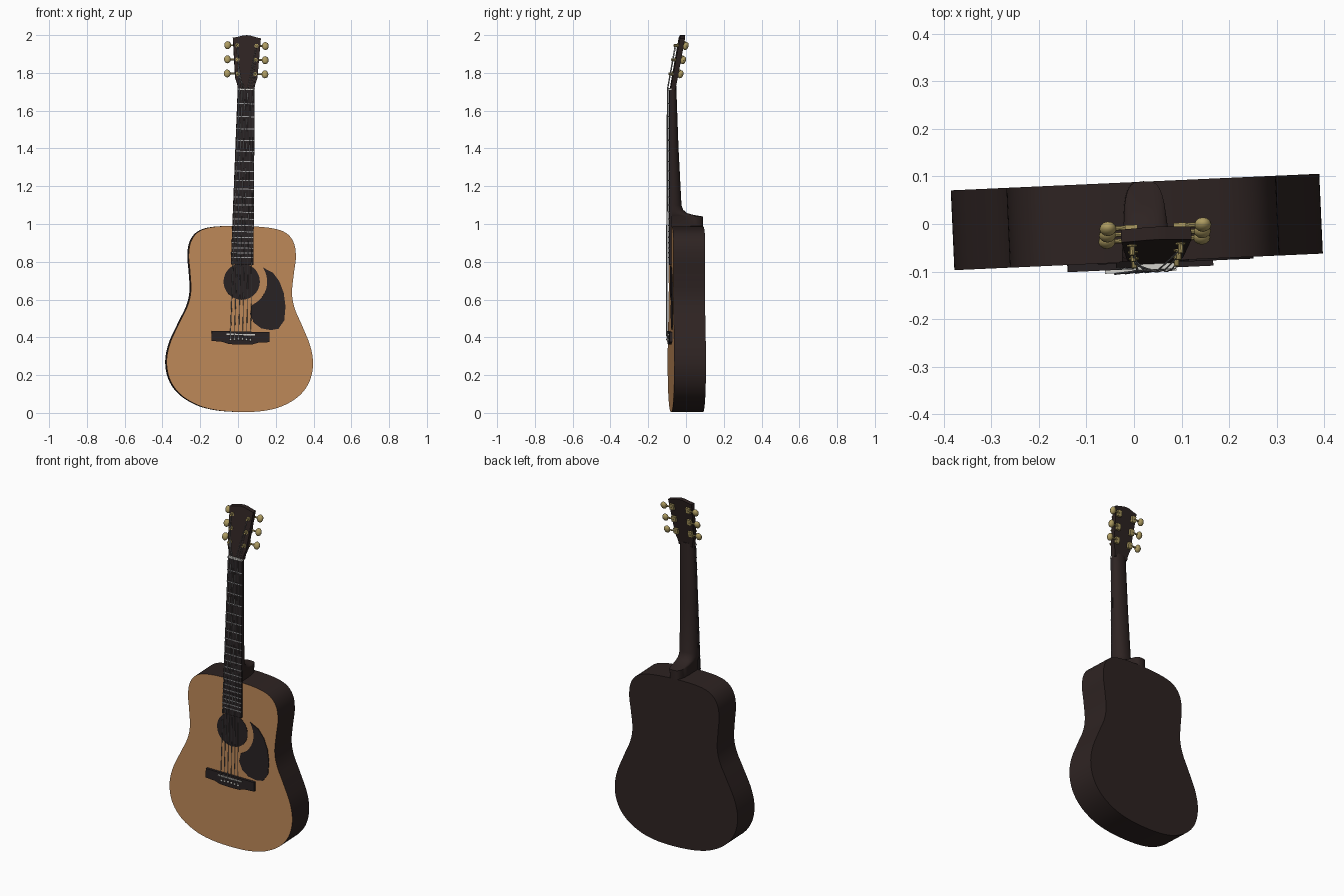
import bpy, bmesh, math
from mathutils import Matrix, Vector

if "Cube" in bpy.data.objects:
    bpy.data.objects.remove(bpy.data.objects["Cube"])

POSE = Matrix.Rotation(0.045, 4, "Z") @ Matrix.Rotation(0.023, 4, "Y")
NUT, SADDLE, BOARD_END = 1.71, 0.415, 0.785
FRONT, BACK = -0.08, 0.088


def material(name, rgb):
    m = bpy.data.materials.new(name)
    m.use_nodes = True
    m.diffuse_color = (*rgb, 1)
    m.node_tree.nodes["Principled BSDF"].inputs["Base Color"].default_value = (*rgb, 1)
    return m


SPRUCE = material("spruce top", (0.52, 0.25, 0.10))
DARK = material("dark brown wood", (0.027, 0.017, 0.016))
EBONY = material("ebony", (0.022, 0.016, 0.017))
GOLD = material("gold", (0.42, 0.33, 0.12))
STEEL = material("steel", (0.36, 0.36, 0.37))
IVORY = material("ivory", (0.65, 0.64, 0.6))


def finish(bm, name, *mats):
    """Lean the headstock back, pose the part and make it an object."""
    for v in bm.verts:
        v.co.y += 0.18 * max(0, v.co.z - NUT)
    bmesh.ops.recalc_face_normals(bm, faces=bm.faces)
    bm.transform(POSE)
    me = bpy.data.meshes.new(name)
    bm.to_mesh(me)
    bm.free()
    for m in mats:
        me.materials.append(m)
    ob = bpy.data.objects.new(name, me)
    bpy.context.collection.objects.link(ob)
    bpy.ops.object.select_all(action="DESELECT")
    ob.select_set(True)
    bpy.context.view_layer.objects.active = ob
    bpy.ops.object.shade_smooth_by_angle(angle=math.radians(35))
    return ob


def prism(bm, outline, y0, y1):
    """Extrude an x-z outline from y0 to y1."""
    face = bm.faces.new([bm.verts.new((x, y0, z)) for x, z in outline])
    out = bmesh.ops.extrude_face_region(bm, geom=[face])["geom"]
    bmesh.ops.translate(bm, vec=(0, y1 - y0, 0),
                        verts=[g for g in out if isinstance(g, bmesh.types.BMVert)])


def box(bm, centre, size):
    bmesh.ops.create_cube(bm, size=1, matrix=Matrix.Translation(centre)
                          @ Matrix.Diagonal((*size, 1)))


def rod(bm, a, b, r, sides=6):
    a, b = Vector(a), Vector(b)
    d = b - a
    mat = Matrix.Translation((a + b) / 2) @ d.to_track_quat("Z", "Y").to_matrix().to_4x4()
    bmesh.ops.create_cone(bm, cap_ends=True, segments=sides, radius1=r, radius2=r,
                          depth=d.length, matrix=mat)


def ball(bm, centre, size):
    bmesh.ops.create_uvsphere(bm, u_segments=12, v_segments=8, radius=1,
                              matrix=Matrix.Translation(centre) @ Matrix.Diagonal((*size, 1)))


def spline(pts, steps=6):
    """Closed smooth curve through the points."""
    out, n = [], len(pts)
    for i in range(n):
        p0, p1, p2, p3 = (Vector(pts[(i + k) % n]) for k in (-1, 0, 1, 2))
        for s in range(steps):
            t = s / steps
            out.append(0.5 * (2 * p1 + (p2 - p0) * t + (2 * p0 - 5 * p1 + 4 * p2 - p3) * t * t
                              + (3 * p1 - p0 - 3 * p2 + p3) * t ** 3))
    return out


def mirrored(half):
    """Full outline from a right half that starts and ends on the centre line."""
    return half + [(-x, z) for x, z in reversed(half) if x > 0]


def board_half(z):
    return 0.045 + 0.015 * (NUT - z) / (NUT - BOARD_END)


# Body: dark back and sides, pale soundboard
body_half = [(0, 0.005), (0.12, 0.012), (0.22, 0.037), (0.31, 0.09), (0.367, 0.165),
             (0.388, 0.26), (0.372, 0.36), (0.325, 0.47), (0.284, 0.56), (0.268, 0.64),
             (0.275, 0.74), (0.284, 0.83), (0.272, 0.905), (0.23, 0.957), (0.15, 0.982), (0, 0.99)]
bm = bmesh.new()
prism(bm, spline(mirrored(body_half)), FRONT, BACK)
bm.normal_update()
for f in bm.faces:
    f.material_index = 1 if f.calc_center_median().y < FRONT + 0.001 else 0
finish(bm, "body", DARK, SPRUCE)

# Sound hole plate
bm = bmesh.new()
rod(bm, (0, FRONT - 0.002, 0.695), (0, FRONT + 0.002, 0.695), 0.096, 48)
finish(bm, "sound_hole", EBONY)

# Pickguard, hollowed around the sound hole
arc = [(0.135 * math.sin(math.radians(a)), 0.695 + 0.135 * math.cos(math.radians(a)))
       for a in range(155, 45, -10)]
edge = [(0.165, 0.745), (0.2, 0.7), (0.224, 0.64), (0.235, 0.57), (0.23, 0.495),
        (0.2, 0.45), (0.16, 0.442), (0.11, 0.45), (0.07, 0.478), (0.048, 0.525)]
bm = bmesh.new()
prism(bm, arc + edge, FRONT - 0.004, FRONT + 0.002)
finish(bm, "pickguard", EBONY)

# Bridge, saddle and pins
bm = bmesh.new()
prism(bm, mirrored([(0, 0.361), (0.06, 0.363), (0.095, 0.374), (0.153, 0.378),
                    (0.153, 0.431), (0, 0.431)]), -0.095, FRONT + 0.002)
finish(bm, "bridge", EBONY)
bm = bmesh.new()
box(bm, (0, -0.096, SADDLE), (0.15, 0.012, 0.007))
finish(bm, "saddle", IVORY)
bm = bmesh.new()
for i in range(6):
    ball(bm, ((i - 2.5) * 0.021, -0.097, 0.392 - 0.002 * abs(i - 2.5)), (0.006, 0.007, 0.006))
finish(bm, "bridge_pins", IVORY)

# Neck and heel: lofted rounded sections (height, half width, back, roundness)
sections = [(1.73, 0.044, -0.057, 0.9), (1.4, 0.05, -0.041, 0.9), (1.1, 0.054, -0.025, 0.9),
            (1.075, 0.054, -0.016, 0.85), (1.058, 0.053, 0.005, 0.75), (1.048, 0.05, 0.04, 0.65),
            (1.04, 0.046, 0.089, 0.55), (0.98, 0.046, 0.089, 0.55)]
bm = bmesh.new()
rings = []
for z, hw, back, e in sections:
    ring = []
    for k in range(17):
        c, s = math.cos(math.pi * k / 16), math.sin(math.pi * k / 16)
        x = math.copysign(abs(c) ** e, c) * hw if abs(c) > 1e-6 else 0
        ring.append(bm.verts.new((x, -0.082 + (back + 0.082) * max(s, 0) ** e, z)))
    rings.append(ring)
for a, b in zip(rings, rings[1:]):
    for k in range(17):
        j = (k + 1) % 17
        bm.faces.new((a[k], a[j], b[j], b[k]))
bm.faces.new(rings[0])
bm.faces.new(rings[-1])
finish(bm, "neck", DARK)

# Fretboard
bm = bmesh.new()
prism(bm, mirrored([(0, BOARD_END), (0.06, BOARD_END), (0.045, NUT), (0, NUT)]), -0.092, FRONT + 0.002)
finish(bm, "fretboard", EBONY)

# Frets at equal-tempered spacing, and the nut
bm = bmesh.new()
for n in range(1, 21):
    z = SADDLE + (NUT - SADDLE) * 2 ** (-n / 12)
    box(bm, (0, -0.0925, z), (2 * board_half(z), 0.004, 0.005))
finish(bm, "frets", STEEL)
bm = bmesh.new()
box(bm, (0, -0.09, NUT + 0.004), (0.09, 0.018, 0.009))
finish(bm, "nut", IVORY)

# Headstock
bm = bmesh.new()
prism(bm, mirrored([(0, NUT), (0.044, NUT), (0.046, 1.735), (0.059, 1.775), (0.074, 1.985),
                    (0.05, 1.99), (0.02, 1.998), (0, 2.0)]), -0.087, -0.06)
finish(bm, "headstock", DARK)

# Tuners: post, collar, gear housing, shaft and button
bm = bmesh.new()
posts = {}
for side in (-1, 1):
    for i, z in enumerate((1.795, 1.87, 1.945)):
        x = side * (0.045 + 0.003 * i)
        posts[side, i] = (x, -0.1, z)
        rod(bm, (x, -0.108, z), (x, -0.08, z), 0.006, 10)
        rod(bm, (x, -0.09, z), (x, -0.08, z), 0.011, 10)
        box(bm, (x, -0.054, z), (0.026, 0.014, 0.034))
        rod(bm, (x, -0.05, z), (side * 0.09, -0.05, z), 0.005, 8)
        ball(bm, (side * 0.1, -0.05, z), (0.018, 0.015, 0.021))
finish(bm, "tuners", GOLD)

# Strings: bridge to nut, then out to the posts
bm = bmesh.new()
for i in range(6):
    s = (i - 2.5) / 2.5
    side = 1 if s > 0 else -1
    top = (0.036 * s, -0.1, NUT + 0.004)
    low = (0.054 * s, -0.103, SADDLE)
    r = 0.0024 - 0.0002 * i
    rod(bm, (0.0525 * s, -0.096, 0.392), low, r)
    rod(bm, low, top, r)
    rod(bm, top, posts[side, i - 3 if side > 0 and i != 4 else 2 - i if side < 0 else 1]
        if side < 0 else posts[1, 5 - i], r)
finish(bm, "strings", STEEL)
